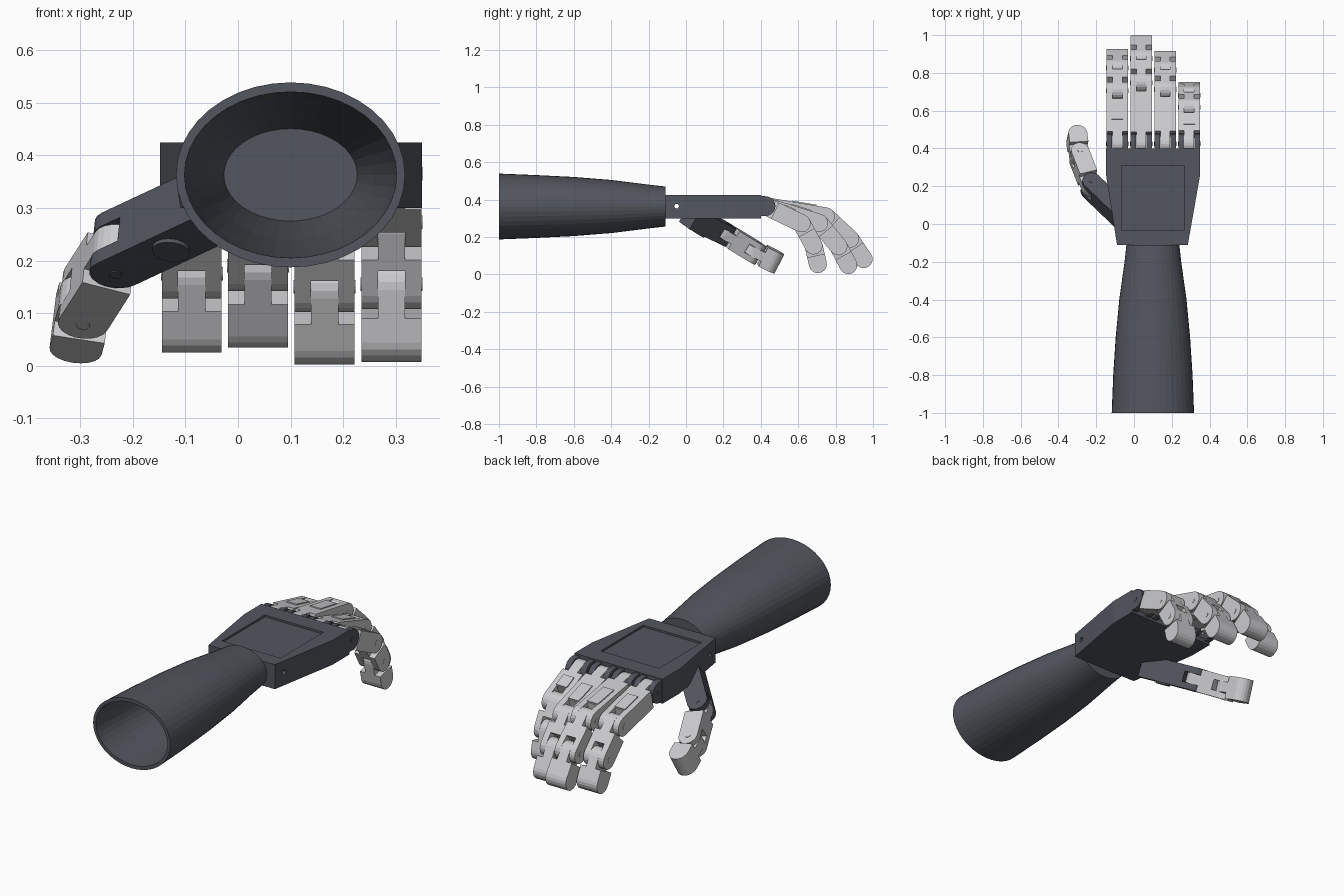
import bpy, bmesh, math
from mathutils import Vector, Matrix

if "Cube" in bpy.data.objects:
    bpy.data.objects.remove(bpy.data.objects["Cube"])


def material(name, col):
    m = bpy.data.materials.new(name)
    m.diffuse_color = (*col, 1)
    m.use_nodes = True
    m.node_tree.nodes["Principled BSDF"].inputs["Base Color"].default_value = m.diffuse_color
    return m


DARK = material("dark slate", (0.085, 0.092, 0.11))
LIGHT = material("light grey", (0.60, 0.60, 0.62))
X = Vector((1, 0, 0))
HALF, TONGUE = 0.057, 0.026      # half widths of a finger and of its hinge tongue


def finish(name, bm, mat):
    bmesh.ops.recalc_face_normals(bm, faces=bm.faces)
    me = bpy.data.meshes.new(name)
    bm.to_mesh(me)
    bm.free()
    me.materials.append(mat)
    ob = bpy.data.objects.new(name, me)
    bpy.context.collection.objects.link(ob)
    return ob


def prism(bm, pts, w0, w1, frame):
    """Extrude a side profile (along, height) across the width w0..w1."""
    a = [bm.verts.new(frame @ Vector((w0, s, h))) for s, h in pts]
    b = [bm.verts.new(frame @ Vector((w1, s, h))) for s, h in pts]
    n = len(pts)
    bm.faces.new(a)
    bm.faces.new(b[::-1])
    for i in range(n):
        bm.faces.new((a[i], b[i], b[(i + 1) % n], a[(i + 1) % n]))


def bar(s0, s1, r, round0, round1, n=10):
    """Side profile of a bar with optional round ends."""
    def end(s, sign):
        return [(s + sign * r * math.sin(math.pi * i / n),
                 -sign * r * math.cos(math.pi * i / n)) for i in range(n + 1)]
    right = end(s1, 1) if round1 else [(s1, -r), (s1, r)]
    left = end(s0, -1) if round0 else [(s0, r), (s0, -r)]
    return right + left


def circle(s, h, r, n=14):
    return [(s + r * math.cos(2 * math.pi * i / n),
             h + r * math.sin(2 * math.pi * i / n)) for i in range(n)]


def make_frame(p, q, axis):
    d = (q - p).normalized()
    a = (axis - axis.dot(d) * d).normalized()
    m = Matrix((a, d, a.cross(d))).transposed().to_4x4()
    m.translation = p
    return m


def link(name, p, q, axis=X, r=0.048, mat=LIGHT, tip=False, base=False, panel=False):
    """Finger bone: tongue at p, fork (or rounded tip) at q."""
    p, q = Vector(p), Vector(q)
    f, length = make_frame(p, q, axis), (q - p).length
    bm = bmesh.new()
    start = 0 if base else 0.056
    stop = length if tip else length - 0.054
    prism(bm, bar(0, stop, r, not base, tip), -TONGUE, TONGUE, f)
    for s in (-1, 1):
        prism(bm, bar(start, length, r, False, True), s * HALF, s * TONGUE, f)
        if not tip:
            # hinge pin ends
            prism(bm, circle(length, 0, 0.013), s * HALF, s * (HALF + 0.002), f)
    if panel:
        # raised plate on the back of the bone
        a, b = length * 0.42, length - 0.058
        prism(bm, [(a, r), (b, r), (b, r + 0.005), (a, r + 0.005)], -0.03, 0.03, f)
    return finish(name, bm, mat)


# Hollow forearm with an oval section
CX, CZ, SEG = 0.10, 0.363, 40
rings = [(-0.11, .140, .107), (-0.2, .150, .117), (-0.4, .178, .142), (-0.6, .197, .158),
         (-0.8, .210, .168), (-1, .218, .176), (-1, .202, .158), (-0.8, .193, .150),
         (-0.4, .160, .123), (-0.125, .127, .088)]
bm = bmesh.new()
loops = [[bm.verts.new((CX + rx * math.cos(2 * math.pi * i / SEG), y,
                        CZ + rz * math.sin(2 * math.pi * i / SEG))) for i in range(SEG)]
         for y, rx, rz in rings]
for A, B in zip(loops, loops[1:]):
    for i in range(SEG):
        j = (i + 1) % SEG
        bm.faces.new((A[i], A[j], B[j], B[i]))
bm.faces.new(loops[0])
bm.faces.new(loops[-1])
finish("forearm", bm, DARK)

# Palm block, with a recessed back panel and a cross hole
UP = Matrix(((1, 0, 0, 0), (0, 1, 0, 0), (0, 0, 1, 0), (0, 0, 0, 1)))
outline = [(-.09, -.11), (.285, -.11), (.35, .26), (.35, .40), (-.148, .40), (-.148, .26)]
bm = bmesh.new()
low = [bm.verts.new((x, y, 0.30)) for x, y in outline]
high = [bm.verts.new((x, y, 0.425)) for x, y in outline]
bm.faces.new(low)
bm.faces.new(high)
for i in range(6):
    j = (i + 1) % 6
    bm.faces.new((low[i], low[j], high[j], high[i]))
palm = finish("palm", bm, DARK)

bm = bmesh.new()
prism(bm, [(-.035, .415), (.31, .415), (.31, .5), (-.035, .5)], -.065, .265, UP)
panel_cutter = finish("panel_cutter", bm, DARK)
bm = bmesh.new()
prism(bm, circle(-.05, .365, .012), -.5, .6, UP)
hole_cutter = finish("hole_cutter", bm, DARK)
for cutter in (panel_cutter, hole_cutter):
    mod = palm.modifiers.new(cutter.name, 'BOOLEAN')
    mod.operation, mod.object, mod.solver = 'DIFFERENCE', cutter, 'EXACT'
    cutter.hide_render = True
    cutter.hide_set(True)

# Fingers: centre x, then (y, z) of second hinge, third hinge and tip centre
KY, KZ = 0.425, 0.365
fingers = {
    "index": (-.088, (.705, .298), (.825, .175), (.878, .072)),
    "middle": (.038, (.748, .310), (.877, .190), (.950, .082)),
    "ring": (.165, (.712, .275), (.815, .150), (.868, .050)),
    "little": (.292, (.618, .273), (.682, .155), (.705, .055)),
}
for name, (x, j2, j3, end) in fingers.items():
    knuckle = (x, KY, KZ)
    j2, j3, end = [(x, *v) for v in (j2, j3, end)]
    # dark knuckle lugs on the palm
    bm = bmesh.new()
    for s in (-1, 1):
        f = Matrix.Translation((x, 0, KZ))
        prism(bm, bar(0.38, KY, 0.053, False, True), s * HALF, s * (TONGUE + .002), f)
        prism(bm, circle(KY, 0, 0.013), s * HALF, s * (HALF + .002), f)
    finish(name + "_knuckle", bm, DARK)
    link(name + "_lower_bone", knuckle, j2, panel=True)
    link(name + "_middle_bone", j2, j3)
    link(name + "_tip", j3, end, tip=True)

# Thumb: dark mount under the palm, then two light bones
AX = Vector((0.1, 0.5, 0.85))
root, a, b, end = (-.04, .02, .31), (-.228, .2, .222), (-.29, .36, .125), (-.303, .455, .078)
link("thumb_mount", root, a, AX, 0.05, DARK, base=True)
link("thumb_lower_bone", a, b, AX)
link("thumb_tip", b, end, AX, 0.05, tip=True)

# Pivot screw on the thumb mount
bm = bmesh.new()
f = make_frame(Vector(root), Vector(a), AX)
prism(bm, circle(0.12, 0, 0.036, 20), -HALF - 0.008, -HALF, f)
finish("thumb_pivot_screw", bm, DARK)
